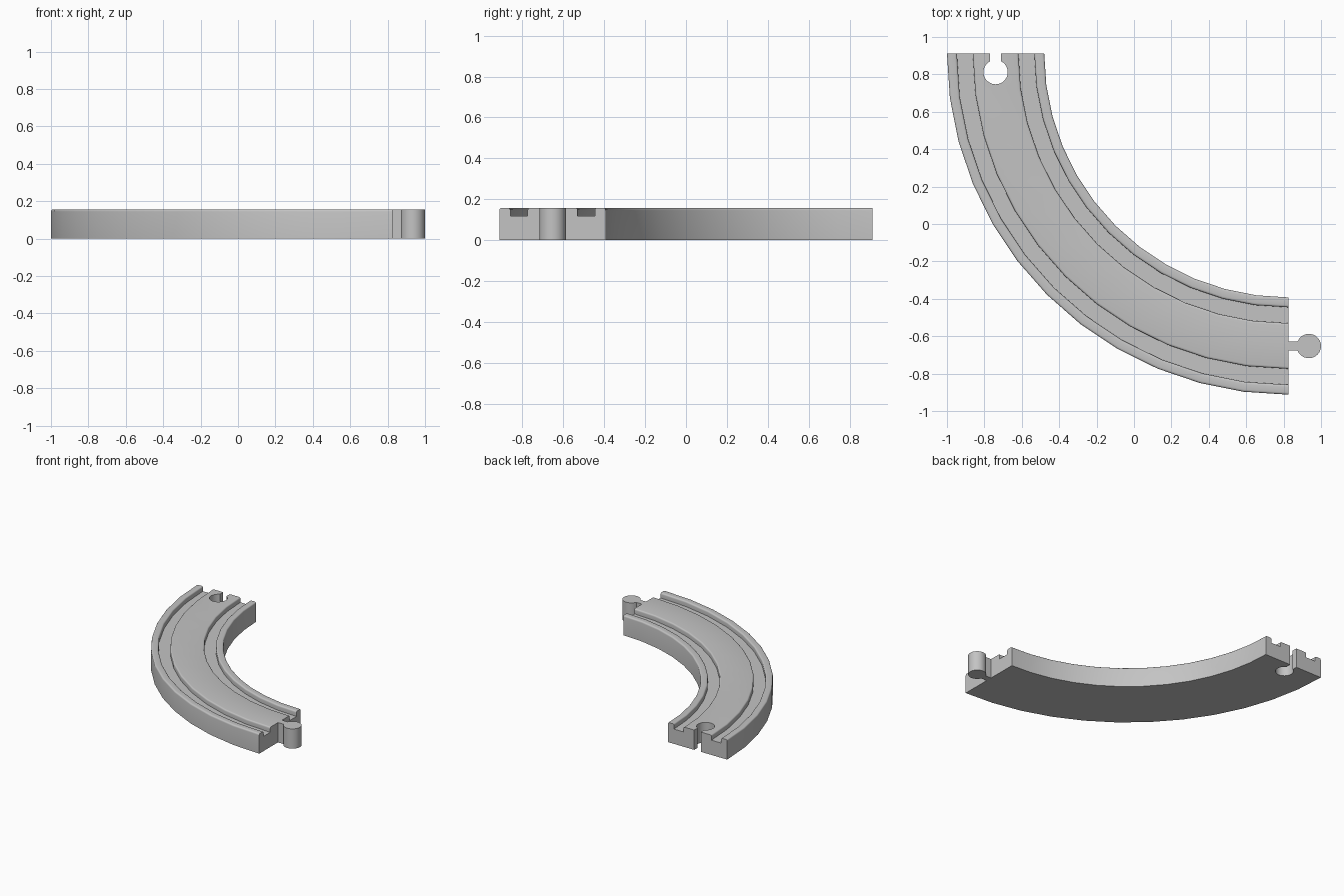
import bpy, bmesh, math

if "Cube" in bpy.data.objects:
    bpy.data.objects.remove(bpy.data.objects["Cube"])

CX, CY = 0.825, 0.9125      # centre of the bend
R_IN, R_OUT = 1.305, 1.825  # inner and outer edge of the track
R_MID = (R_IN + R_OUT) / 2
H, FLOOR = 0.157, 0.117     # track height and groove floor
STEPS = 12                  # segments along the quarter turn

grey = bpy.data.materials.new("light grey")
grey.diffuse_color = (0.55, 0.55, 0.55, 1)
grey.use_nodes = True
grey.node_tree.nodes["Principled BSDF"].inputs["Base Color"].default_value = grey.diffuse_color


def make_object(name, bm):
    bmesh.ops.recalc_face_normals(bm, faces=bm.faces)
    me = bpy.data.meshes.new(name)
    bm.to_mesh(me)
    bm.free()
    me.materials.append(grey)
    ob = bpy.data.objects.new(name, me)
    bpy.context.collection.objects.link(ob)
    return ob


def select(ob):
    bpy.ops.object.select_all(action='DESELECT')
    ob.select_set(True)
    bpy.context.view_layer.objects.active = ob


def rounded(points, n=3):
    """Points are (radius, z, corner size); rounded corners become short arcs."""
    out = []
    for i, (x, z, r) in enumerate(points):
        if r == 0:
            out.append((x, z))
            continue
        ends = []
        for px, pz, _ in (points[i - 1], points[(i + 1) % len(points)]):
            d = math.hypot(px - x, pz - z)
            ends.append((x + (px - x) * r / d, z + (pz - z) * r / d))
        (ax, az), (bx, bz) = ends
        for k in range(n + 1):
            t = k / n
            out.append(((1-t)**2*ax + 2*t*(1-t)*x + t*t*bx,
                        (1-t)**2*az + 2*t*(1-t)*z + t*t*bz))
    return out


def keyhole(name, cx, cy, radius, half_neck, reach, angle, z0, z1):
    """Round knob with a straight neck leaving it in the given direction."""
    a = math.asin(half_neck / radius)
    pts = [(radius * math.cos(a + (2*math.pi - 2*a) * k / 28),
            radius * math.sin(a + (2*math.pi - 2*a) * k / 28)) for k in range(29)]
    pts += [(reach, -half_neck), (reach, half_neck)]
    c, s = math.cos(angle), math.sin(angle)
    bm = bmesh.new()
    base = bm.faces.new([bm.verts.new((cx + x*c - y*s, cy + x*s + y*c, z0)) for x, y in pts])
    top = bmesh.ops.extrude_face_region(bm, geom=[base])['geom']
    bmesh.ops.translate(bm, vec=(0, 0, z1 - z0),
                        verts=[v for v in top if isinstance(v, bmesh.types.BMVert)])
    return make_object(name, bm)


# Track bed: cross-section with two wheel grooves, swept through 90 degrees
B = 0.012
half = [(R_OUT - R_MID, 0, 0), (R_OUT - R_MID, H, B), (0.207, H, B),
        (0.207, FLOOR, 0), (0.122, FLOOR, 0), (0.122, H, B)]
section = rounded([(R_MID + d, z, r) for d, z, r in half] +
                  [(R_MID - d, z, r) for d, z, r in reversed(half)])
bm = bmesh.new()
rings = []
for i in range(STEPS + 1):
    a = math.pi + math.pi / 2 * i / STEPS
    rings.append([bm.verts.new((CX + r * math.cos(a), CY + r * math.sin(a), z))
                  for r, z in section])
n = len(section)
for p, q in zip(rings, rings[1:]):
    for j in range(n):
        bm.faces.new((p[j], p[(j+1) % n], q[(j+1) % n], q[j]))
bm.faces.new(rings[0])
bm.faces.new(rings[-1])
track = make_object("track_bed", bm)

# Keyhole socket cut through the back end
cutter = keyhole("socket_cutter", CX - R_MID, 0.812, 0.065, 0.029, 0.2,
                 math.pi / 2, -0.1, H + 0.1)
cutter.hide_render = True
mod = track.modifiers.new("socket", 'BOOLEAN')
mod.operation, mod.solver, mod.object = 'DIFFERENCE', 'EXACT', cutter
select(track)
bpy.ops.object.modifier_apply(modifier=mod.name)
bpy.data.objects.remove(cutter)

# Connector peg on the right end
peg = keyhole("connector_peg", 0.935, CY - R_MID, 0.065, 0.025, 0.115, math.pi, 0, H)

for ob in (track, peg):
    select(ob)
    bpy.ops.object.shade_smooth_by_angle(angle=math.radians(35))
